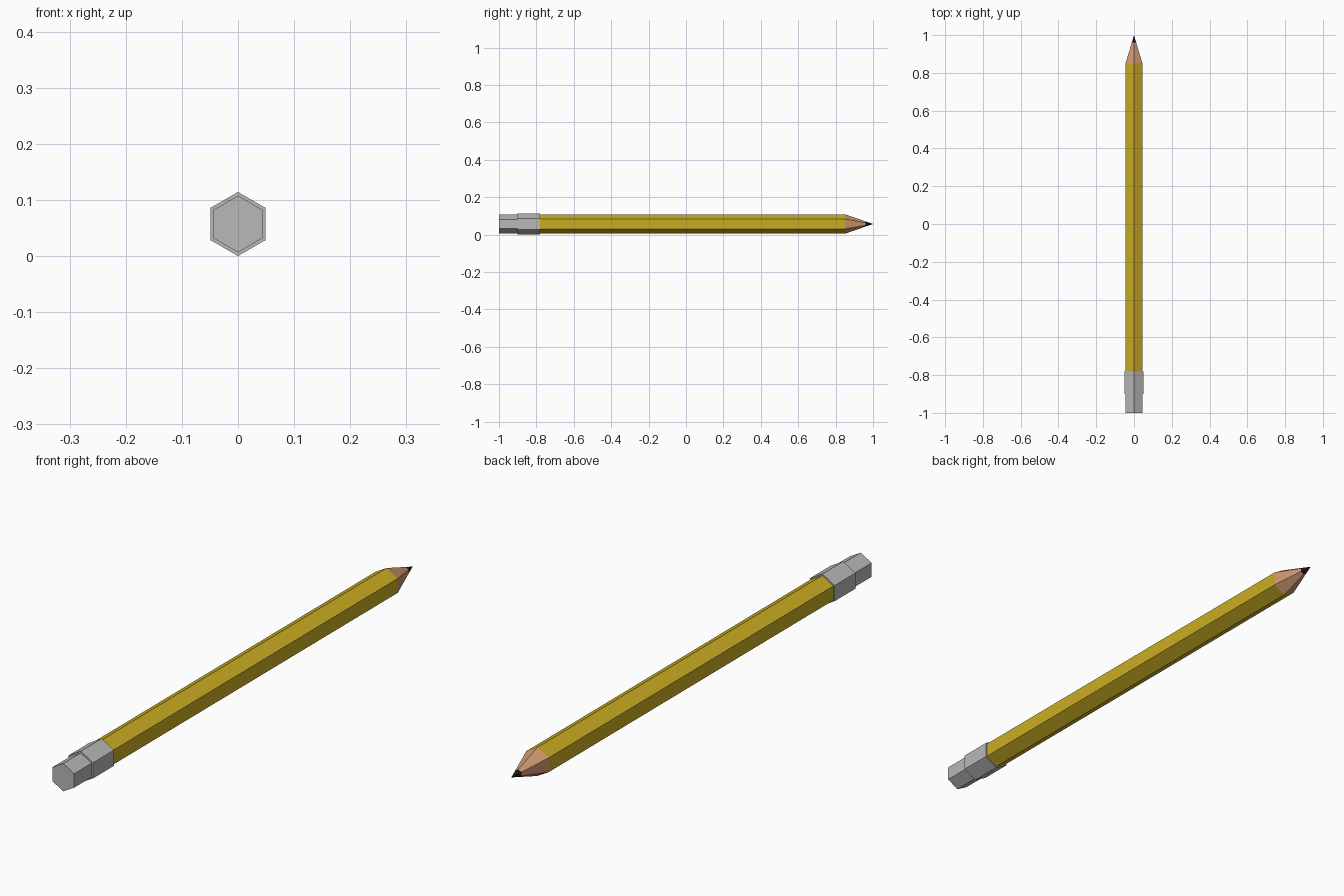
import bpy, bmesh, math

if "Cube" in bpy.data.objects:
    bpy.data.objects.remove(bpy.data.objects["Cube"])

CENTRE_Z = 0.057


def material(name, rgb):
    m = bpy.data.materials.new(name)
    m.diffuse_color = (*rgb, 1.0)
    m.use_nodes = True
    m.node_tree.nodes["Principled BSDF"].inputs["Base Color"].default_value = m.diffuse_color
    return m


yellow = material("yellow paint", (0.60, 0.42, 0.017))
grey = material("light grey", (0.48, 0.48, 0.48))
wood = material("bare wood", (0.62, 0.31, 0.165))
black = material("graphite", (0.015, 0.012, 0.011))


def hex_part(name, mat, profile, cap_back=False, cap_front=False):
    """Six-sided part along y from (y, radius) pairs, one corner pointing up."""
    bm = bmesh.new()
    rings = []
    for y, r in profile:
        if r == 0:
            rings.append([bm.verts.new((0, y, CENTRE_Z))] * 6)
            continue
        angles = [math.radians(90 + 60 * i) for i in range(6)]
        rings.append([bm.verts.new((r * math.cos(a), y, CENTRE_Z + r * math.sin(a)))
                      for a in angles])
    for a, b in zip(rings, rings[1:]):
        for i in range(6):
            j = (i + 1) % 6
            corners = dict.fromkeys((a[i], a[j], b[j], b[i]))
            bm.faces.new(list(corners))
    if cap_back:
        bm.faces.new(rings[0])
    if cap_front:
        bm.faces.new(rings[-1])
    bmesh.ops.recalc_face_normals(bm, faces=bm.faces)
    mesh = bpy.data.meshes.new(name)
    bm.to_mesh(mesh)
    bm.free()
    mesh.materials.append(mat)
    obj = bpy.data.objects.new(name, mesh)
    bpy.context.collection.objects.link(obj)
    return obj


BODY_R = 0.052
CONE_START, LEAD_START = 0.85, 0.96
LEAD_R = BODY_R * (1 - LEAD_START) / (1 - CONE_START)

# Rubber end and wider metal sleeve
hex_part("eraser", grey, [(-1.0, 0.0505), (-0.90, 0.0505)], cap_back=True)
hex_part("ferrule", grey, [(-0.90, 0.057), (-0.78, 0.057)], True, True)

# Painted shaft
hex_part("shaft", yellow, [(-0.78, BODY_R), (CONE_START, BODY_R)])

# Sharpened cone and writing point
hex_part("sharpened_wood", wood, [(CONE_START, BODY_R), (LEAD_START, LEAD_R)])
hex_part("lead_point", black, [(LEAD_START, LEAD_R), (1.0, 0)])
